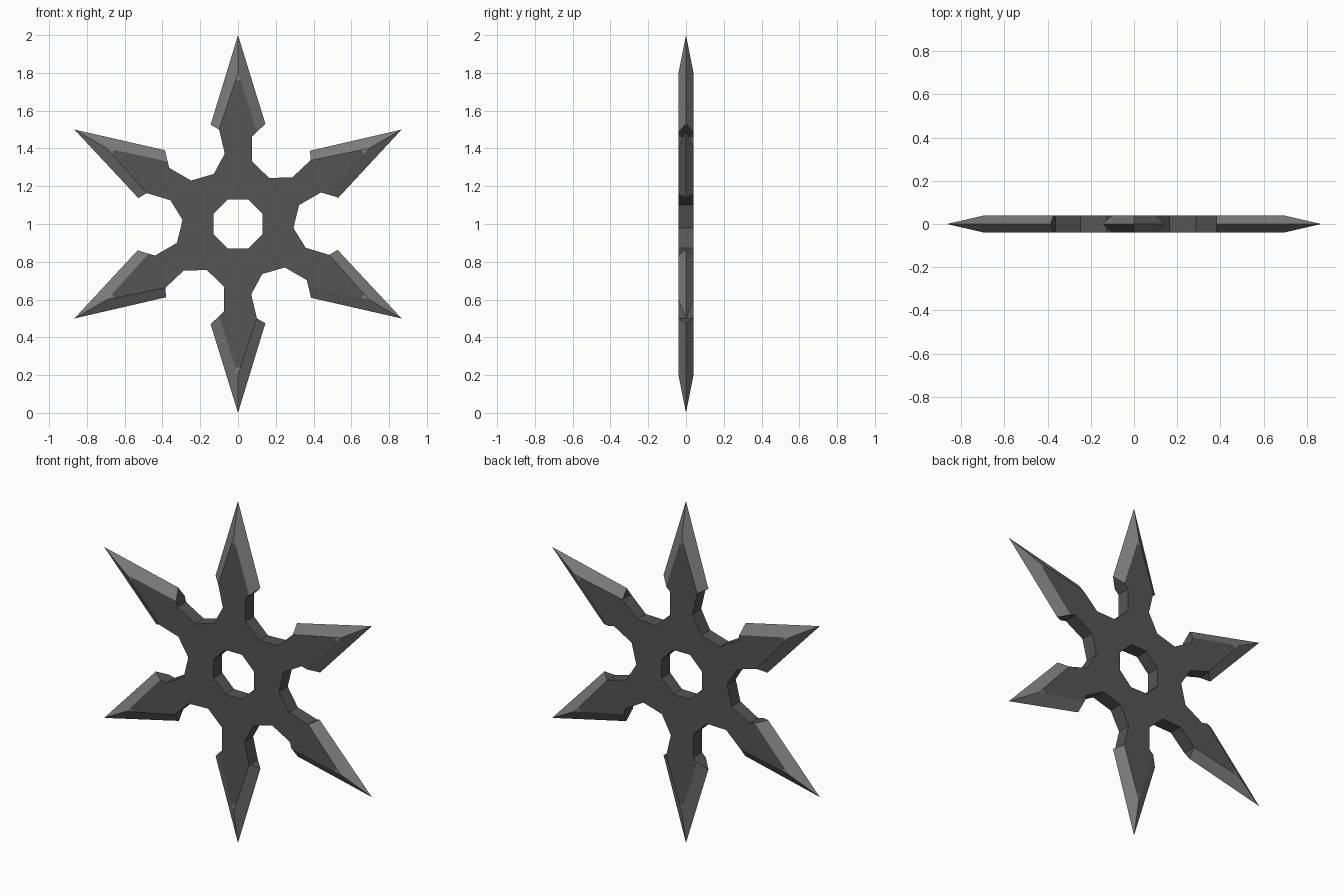
import bpy, bmesh, math

if "Cube" in bpy.data.objects:
    bpy.data.objects.remove(bpy.data.objects["Cube"])

T = 0.04          # half thickness
ARMS = 6


def material(name, value):
    m = bpy.data.materials.new(name)
    m.diffuse_color = (value, value, value, 1)
    m.use_nodes = True
    m.node_tree.nodes["Principled BSDF"].inputs["Base Color"].default_value = m.diffuse_color
    return m


# One arm's profile in (x, height from hub centre), arm pointing up
FLAT = [(-0.128, 0.265), (-0.07, 0.373), (-0.10, 0.50), (-0.013, 0.761),
        (0.013, 0.761), (0.10, 0.488), (0.075, 0.464), (0.075, 0.33)]
BARB_L, BARB_R, TIP, RIDGE = (-0.145, 0.525), (0.145, 0.53), (0, 1.0), (0, 0.80)

bm = bmesh.new()


def vert(p, y, k):
    a = -k * 2 * math.pi / ARMS
    c, s = math.cos(a), math.sin(a)
    return bm.verts.new((p[0] * c - p[1] * s, y, 1 + p[0] * s + p[1] * c))


def face(verts, mat=0):
    bm.faces.new(verts).material_index = mat


# Flat outline and octagonal hole on both sides
sides = (-T, T)
outer = [[vert(p, y, k) for k in range(ARMS) for p in FLAT] for y in sides]
r = 0.13 / math.cos(math.pi / 8)
hole = [[bm.verts.new((r * math.cos(a), y, 1 + r * math.sin(a)))
         for a in [(i + 0.5) * math.pi / 4 for i in range(8)]] for y in sides]

# Front and back plates
for s in (0, 1):
    edges = []
    for loop in (outer[s], hole[s]):
        edges += [bm.edges.new((loop[i], loop[(i + 1) % len(loop)])) for i in range(len(loop))]
    bmesh.ops.triangle_fill(bm, edges=edges, use_beauty=True, use_dissolve=False)

# Hole wall and hub / neck walls (blade edges are bevelled instead)
for i in range(8):
    j = (i + 1) % 8
    face((hole[0][i], hole[0][j], hole[1][j], hole[1][i]))
n = len(outer[0])
for i in range(n):
    if i % len(FLAT) not in (2, 3, 4):
        j = (i + 1) % n
        face((outer[0][i], outer[0][j], outer[1][j], outer[1][i]))

# Bevelled blades
for k in range(ARMS):
    bl, br, tip = (vert(p, 0, k) for p in (BARB_L, BARB_R, TIP))
    o = k * len(FLAT)
    for s in (0, 1):
        ridge = vert(RIDGE, sides[s], k)
        il, al, ar, ir = outer[s][o + 2:o + 6]
        face((bl, il, al, ridge, tip), 1)
        face((br, ir, ar, ridge, tip), 1)
        face((al, ar, ridge), 1)
    face((bl, outer[0][o + 2], outer[1][o + 2]))
    face((br, outer[0][o + 5], outer[1][o + 5]))

bmesh.ops.recalc_face_normals(bm, faces=bm.faces[:])
mesh = bpy.data.meshes.new("throwing_star")
bm.to_mesh(mesh)
bm.free()
mesh.materials.append(material("dark steel", 0.09))
mesh.materials.append(material("sharpened steel", 0.20))
star = bpy.data.objects.new("throwing_star", mesh)
bpy.context.collection.objects.link(star)
